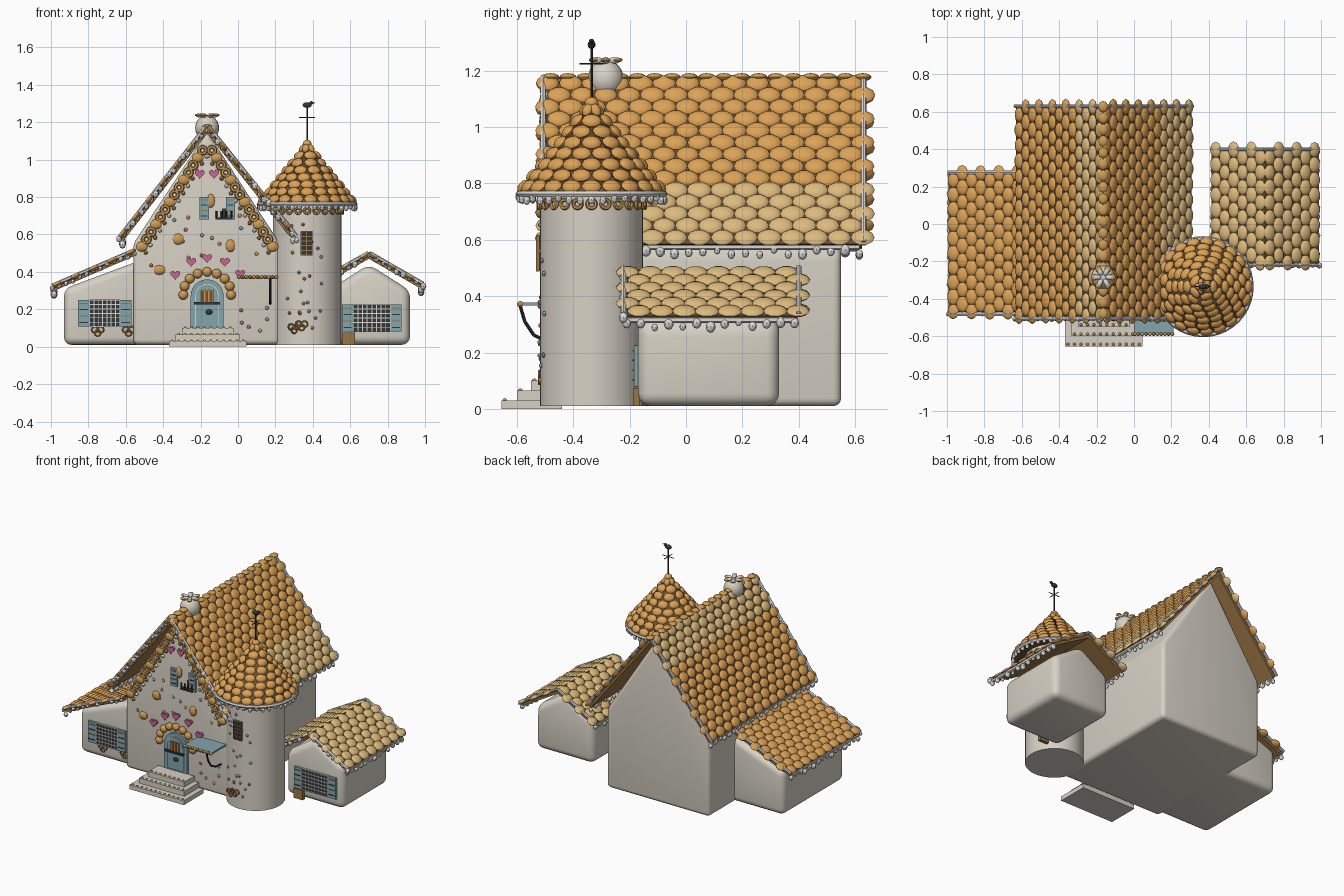
import bpy, bmesh, math, random
from mathutils import Matrix, Vector

if "Cube" in bpy.data.objects:
    bpy.data.objects.remove(bpy.data.objects["Cube"])

random.seed(4)
COLORS = {
    "wall": (0.68, 0.64, 0.56), "icing": (0.70, 0.69, 0.68), "orange_tile": (0.71, 0.36, 0.095),
    "tan_tile": (0.72, 0.49, 0.205), "biscuit": (0.62, 0.33, 0.09), "caramel": (0.33, 0.18, 0.06),
    "dark_wood": (0.16, 0.085, 0.03), "teal": (0.23, 0.38, 0.41), "pink": (0.60, 0.13, 0.29), "iron": (0.035, 0.035, 0.04)}
NAMES = list(COLORS)
MATS = []
for n, c in COLORS.items():
    m = bpy.data.materials.new(n)
    m.diffuse_color = (*c, 1)
    m.use_nodes = True
    m.node_tree.nodes["Principled BSDF"].inputs["Base Color"].default_value = m.diffuse_color
    MATS.append(m)


class Part:
    """Collects primitives into one named object."""
    def __init__(self, name):
        self.name, self.bm = name, bmesh.new()

    def paint(self, verts, mat):
        for v in verts:
            for f in v.link_faces:
                f.material_index = NAMES.index(mat)

    def ball(self, c, s, mat, rot=None, seg=10, rings=6):
        s = (s, s, s) if isinstance(s, (int, float)) else s
        M = Matrix.Translation(c) @ (rot or Matrix()) @ Matrix.Diagonal((*s, 1))
        self.paint(bmesh.ops.create_uvsphere(self.bm, u_segments=seg, v_segments=rings, radius=1, matrix=M)["verts"], mat)

    def box(self, lo, hi, mat):
        lo, hi = Vector(lo), Vector(hi)
        M = Matrix.Translation((lo + hi) / 2) @ Matrix.Diagonal((*(hi - lo), 1))
        self.paint(bmesh.ops.create_cube(self.bm, size=1, matrix=M)["verts"], mat)

    def rod(self, a, b, r, mat, r2=None, seg=8):
        a, b = Vector(a), Vector(b)
        M = Matrix.Translation((a + b) / 2) @ (b - a).to_track_quat("Z", "Y").to_matrix().to_4x4()
        self.paint(bmesh.ops.create_cone(self.bm, cap_ends=True, segments=seg, radius1=r,
                   radius2=r if r2 is None else r2, depth=(b - a).length, matrix=M)["verts"], mat)

    def ring(self, c, R, r, mat, rot=None, n=14, k=6):
        M = Matrix.Translation(c) @ (rot or Matrix())
        g = [[self.bm.verts.new(M @ Vector(((R + r * math.cos(j * math.tau / k)) * math.cos(i * math.tau / n),
              (R + r * math.cos(j * math.tau / k)) * math.sin(i * math.tau / n),
              r * math.sin(j * math.tau / k)))) for j in range(k)] for i in range(n)]
        for i in range(n):
            for j in range(k):
                f = self.bm.faces.new((g[i][j], g[(i + 1) % n][j], g[(i + 1) % n][(j + 1) % k], g[i][(j + 1) % k]))
                f.material_index = NAMES.index(mat)

    def slab(self, pts, y0, y1, mat):
        """Extrudes an x-z outline along y."""
        A, B = ([self.bm.verts.new((x, y, z)) for x, z in pts] for y in (y0, y1))
        faces = [self.bm.faces.new(A), self.bm.faces.new(B[::-1])]
        for i in range(len(pts)):
            j = (i + 1) % len(pts)
            faces.append(self.bm.faces.new((A[j], A[i], B[i], B[j])))
        for f in faces:
            f.material_index = NAMES.index(mat)
        bmesh.ops.recalc_face_normals(self.bm, faces=faces)

    def beads(self, a, b, r, gap):
        """Icing strip with hanging drops."""
        a, b = Vector(a), Vector(b)
        self.rod(a, b, r * 0.75, "icing", seg=6)
        n = round((b - a).length / gap)
        for i in range(n + 1):
            s = r * random.uniform(0.75, 1.25)
            drop = Vector((0, 0, -random.uniform(0.5, 1.9) * r))
            self.ball(a.lerp(b, i / n) + drop, (s, s, s * 1.2), "icing", seg=8)

    def done(self, bevel=0):
        if bevel:
            bmesh.ops.bevel(self.bm, geom=self.bm.edges[:], offset=bevel, segments=4, profile=0.5, affect="EDGES")
        me = bpy.data.meshes.new(self.name)
        self.bm.to_mesh(me)
        self.bm.free()
        for m in MATS:
            me.materials.append(m)
        ob = bpy.data.objects.new(self.name, me)
        bpy.context.collection.objects.link(ob)
        bpy.ops.object.select_all(action="DESELECT")
        ob.select_set(True)
        bpy.context.view_layer.objects.active = ob
        bpy.ops.object.shade_smooth_by_angle(angle=math.radians(40))


FACE = Matrix.Rotation(math.pi / 2, 4, "X")   # turns flat things to face the front
CX, F, W = -0.165, -0.43, -0.40               # gable centre, front wall, left wing front

# Walls
for name, pts, y0, y1, bev in (
        ("main_house", [(-0.56, 0.01), (0.225, 0.01), (0.225, 0.55), (CX, 1.15), (-0.56, 0.55)], F, 0.55, 0.028),
        ("left_wing", [(-0.93, 0.01), (-0.50, 0.01), (-0.50, 0.47), (-0.93, 0.31)], W, 0.27, 0.04),
        ("right_wing", [(0.48, 0.01), (0.92, 0.01), (0.92, 0.30), (0.70, 0.44), (0.48, 0.30)], -0.17, 0.33, 0.045)):
    p = Part(name)
    p.slab(pts, y0, y1, "wall")
    p.done(bev)
TX, TY, TR = 0.37, -0.335, 0.183
p = Part("tower_wall")
p.rod((TX, TY, 0.01), (TX, TY, 0.78), TR, "wall", seg=40)
p.done()


# Roof slopes: thin board, staggered rounded tiles, icing trim
def roof(name, a, b, y0, y1, tint):
    p = Part(name)
    A, B = Vector((a[0], 0, a[1])), Vector((b[0], 0, b[1]))
    d = (B - A).normalized()
    sgn = 1 if d.x > 0 else -1
    Y = Vector((0, sgn, 0))
    n = d.cross(Y)
    for o0, o1, mat in ((0, 0.01, "dark_wood"), (0.01, 0.022, "caramel")):
        p.slab([(v.x, v.z) for v in (A - n * o0, B - n * o0, B - n * o1, A - n * o1)], y0 + 0.02, y1 - 0.02, mat)
    L = (B - A).length
    rows, cols = round(L / 0.056), round((y1 - y0) / 0.082)
    rot = Matrix((d, Y, n)).transposed().to_4x4() @ Matrix.Rotation(0.05, 4, "Y")
    for i in range(rows):
        for j in range(cols):
            c = A.lerp(B, (i + 0.5) / rows) + n * 0.004
            c.y = y0 + (j + 0.28 + 0.5 * (i % 2)) * (y1 - y0) / cols
            s = random.uniform(0.95, 1.04)
            p.ball(c, (0.0345 * s, 0.0425 * s, 0.014), tint(c), rot)
    e, t, up = B - n * 0.016, A + n * 0.008, B + n * 0.008
    p.beads((e.x, y0 + 0.02, e.z), (e.x, y1 - 0.03, e.z), 0.015, 0.05)
    p.beads((t.x, y0 + 0.008, t.z), (up.x, y0 + 0.008, up.z), 0.0135, 0.04)
    p.rod((t.x, y1 - 0.015, t.z), (up.x, y1 - 0.015, up.z), 0.010, "icing")
    p.done()


pick = lambda test: (lambda c: "tan_tile" if test(c) else "orange_tile")
roof("main_roof_left", (CX, 1.175), (-0.63, 0.58), -0.515, 0.645, pick(lambda c: c.z > 1.0))
roof("main_roof_right", (CX, 1.175), (0.308, 0.585), -0.515, 0.645, pick(lambda c: c.z < 0.8))
roof("left_wing_roof", (-0.55, 0.51), (-0.99, 0.32), -0.49, 0.29, pick(lambda c: False))
roof("right_wing_roof_left", (0.70, 0.495), (0.415, 0.335), -0.23, 0.415, pick(lambda c: True))
roof("right_wing_roof_right", (0.70, 0.495), (0.987, 0.33), -0.23, 0.415, pick(lambda c: True))
p = Part("ridge_tiles")
for i in range(19):
    p.ball((CX, -0.48 + i * 0.0615, 1.177), (0.027, 0.031, 0.014), "biscuit")
p.done()

# Tower roof: cone with rings of tiles, icing rim, biscuit rings
p = Part("tower_roof")
p.rod((TX, TY, 0.765), (TX, TY, 1.09), 0.25, "dark_wood", 0.0, 32)
ROWS = 8
for i in range(ROWS):
    t = (i + 0.25) / ROWS
    r, z = 0.25 * (1 - t), 0.78 + 0.31 * t
    n = max(5, round(math.tau * r / 0.072))
    for j in range(n):
        a = (j + 0.5 * (i % 2)) * math.tau / n
        rot = Matrix.Rotation(a, 4, "Z") @ Matrix.Rotation(0.85, 4, "Y")
        p.ball((TX + r * math.cos(a), TY + r * math.sin(a), z), (0.028, min(0.036, r * 0.6 + 0.006), 0.017), "orange_tile", rot)
p.ball((TX, TY, 1.085), (0.025, 0.025, 0.022), "orange_tile")
p.ring((TX, TY, 0.762), 0.258, 0.012, "icing", n=40)
for j in range(40):
    a = j * math.tau / 40
    p.ball((TX + 0.258 * math.cos(a), TY + 0.258 * math.sin(a), 0.752 - random.random() * 0.014), (0.012, 0.012, 0.016), "icing", seg=8)
for j in range(24):
    a = j * math.tau / 24
    rot = Matrix.Rotation(a, 4, "Z") @ Matrix.Rotation(math.pi / 2, 4, "Y")
    p.ring((TX + 0.19 * math.cos(a), TY + 0.19 * math.sin(a), 0.727), 0.015, 0.007, "biscuit", rot)
p.done()

# Weathervane
p = Part("weathervane")
p.rod((TX, TY, 1.08), (TX, TY, 1.29), 0.0045, "iron")
for dx, dy in ((0.043, 0), (0, 0.043)):
    p.rod((TX - dx, TY - dy, 1.225), (TX + dx, TY + dy, 1.225), 0.0025, "iron")
p.ball((TX, TY, 1.292), (0.026, 0.014, 0.015), "iron")
p.ball((TX + 0.022, TY, 1.303), 0.010, "iron")
p.rod((TX + 0.028, TY, 1.303), (TX + 0.045, TY, 1.303), 0.005, "iron", 0.0)
p.done()

# Chimney
p = Part("chimney")
p.ball((CX, -0.285, 1.17), (0.064, 0.064, 0.068), "wall", seg=20, rings=12)
for j in range(6):
    a = j * math.tau / 6
    x, y = 0.05 * math.cos(a), 0.05 * math.sin(a)
    p.ball((CX + x, -0.285 + y, 1.238), (0.017, 0.017, 0.008), "biscuit")
    p.ball((CX + x * 0.7, -0.285 + y * 0.7, 1.236), (0.024, 0.014, 0.012), "icing", Matrix.Rotation(a, 4, "Z"))
p.done()

# Steps with biscuit studs
p = Part("front_steps")
for x0, x1, y, z0, z1 in ((-0.37, 0.045, -0.655, 0, 0.03), (-0.335, 0.01, -0.60, 0.03, 0.065), (-0.30, -0.025, -0.55, 0.065, 0.10)):
    p.box((x0, y, z0), (x1, F - 0.01, z1), "wall")
    n = round((x1 - x0) / 0.035)
    for i in range(n):
        p.ball((x0 + (i + 0.5) * (x1 - x0) / n, y + 0.012, z1), 0.008, "biscuit", seg=8)
p.done()


# Front door
def arch(r, z0, zc):
    return [(CX + r, z0), *[(CX + r * math.cos(i * math.pi / 12), zc + r * math.sin(i * math.pi / 12)) for i in range(13)], (CX - r, z0)]


p = Part("front_door")
p.slab(arch(0.088, 0.10, 0.272), F - 0.015, F + 0.01, "teal")
p.slab(arch(0.064, 0.11, 0.272), F - 0.019, F, "icing")
p.slab(arch(0.060, 0.11, 0.272), F - 0.022, F, "teal")
p.box((CX - 0.035, F - 0.028, 0.24), (CX + 0.035, F - 0.02, 0.30), "dark_wood")
for dx in (-0.018, 0.005, 0.028):
    p.box((CX + dx, F - 0.033, 0.24), (CX + dx + 0.008, F - 0.025, 0.305), "biscuit")
p.box((CX - 0.07, F - 0.035, 0.225), (CX + 0.07, F - 0.02, 0.238), "iron")
p.ball((CX + 0.01, F - 0.025, 0.185), (0.02, 0.01, 0.014), "iron")
for i in range(9):
    a = math.radians(-4 + i * 23.5)
    p.ball((CX + 0.128 * math.cos(a), F - 0.01, 0.285 + 0.115 * math.sin(a)), (0.027, 0.022, 0.026), "biscuit", Matrix.Rotation(-a, 4, "Y"))
p.done()


# Lattice windows with shutters
def window(name, x0, x1, z0, z1, y, shutter, bars="icing", lattice=True):
    p = Part(name)
    if shutter:
        for a in (x0, x1 - shutter):
            p.box((a, y - 0.012, z0), (a + shutter, y + 0.012, z1), "teal")
            for k in range(4):
                z = z0 + (k + 0.6) * (z1 - z0) / 4.2
                p.box((a + 0.008, y - 0.016, z), (a + shutter - 0.008, y - 0.01, z + 0.005), "caramel" if k % 2 else "iron")
    if lattice:
        p.box((x0 + shutter, y - 0.006, z0), (x1 - shutter, y + 0.012, z1), "iron")
        w = x1 - x0 - 2 * shutter
        nx, nz = max(2, round(w / 0.024)), max(2, round((z1 - z0) / 0.024))
        for i in range(nx + 1):
            x = x0 + shutter + i * w / nx
            p.box((x - 0.0024, y - 0.011, z0), (x + 0.0024, y, z1), bars)
        for k in range(nz + 1):
            z = z0 + k * (z1 - z0) / nz
            p.box((x0 + shutter, y - 0.011, z - 0.0024), (x1 - shutter, y, z + 0.0024), bars)
    p.done()


window("left_wing_window", -0.855, -0.57, 0.107, 0.25, W - 0.003, 0.062)
window("right_wing_window", 0.556, 0.875, 0.08, 0.225, -0.173, 0.06)
window("gable_shutters", -0.205, -0.015, 0.68, 0.80, F - 0.003, 0.05, lattice=False)
window("tower_window", 0.337, 0.397, 0.49, 0.615, -0.522, 0, "caramel")
p = Part("gable_balcony")
p.box((-0.12, F - 0.03, 0.68), (-0.03, F, 0.69), "iron")
for i in range(4):
    p.rod((-0.115 + i * 0.027, F - 0.025, 0.68), (-0.115 + i * 0.027, F - 0.025, 0.725), 0.005, "iron")
p.box((-0.085, F - 0.006, 0.69), (-0.06, F, 0.74), "iron")
p.done()
p = Part("wood_crate")
p.box((0.555, -0.188, 0.01), (0.625, -0.165, 0.075), "caramel")
p.done()

# Awning with bracket
p = Part("awning")
p.box((0.0, -0.585, 0.366), (0.21, F, 0.378), "teal")
for i in range(11):
    p.ball((0.005 + i * 0.02, -0.588, 0.372), 0.011, "caramel" if i % 2 else "biscuit", seg=8)
path = [(-0.588, 0.365), (-0.572, 0.31), (-0.54, 0.262), (-0.49, 0.237), (F, 0.23)]
for (y0, z0), (y1, z1) in zip(path, path[1:]):
    p.rod((0.172, y0, z0), (0.172, y1, z1), 0.006, "iron")
p.done()

# Biscuits along the gable edges and on the wall
p = Part("gable_biscuits")
for s in (-1, 1):
    for i in range(14):
        t = i / 13
        c = (CX + s * (0.025 + 0.325 * t), F - 0.01, 1.05 - 0.515 * t)
        if i % 3 == 1:
            p.ball(c, (0.033, 0.014, 0.027), "biscuit")
        else:
            p.ring(c, 0.019, 0.010, "biscuit", FACE)
        p.ball((c[0] - s * 0.022, F - 0.005, c[2] - 0.032), 0.011, "caramel" if i % 2 else "icing", seg=8)
for x, z, w, h in ((-0.32, 0.575, 0.032, 0.03), (-0.42, 0.41, 0.034, 0.026), (-0.04, 0.54, 0.027, 0.034), (-0.145, 0.78, 0.022, 0.038)):
    p.ball((x, F - 0.004, z), (w, 0.014, h), "biscuit")
p.done()

# Candy hearts
p = Part("candy_hearts")
for x, z in ((-0.205, 0.925), (-0.128, 0.925), (-0.25, 0.455), (-0.165, 0.475), (-0.07, 0.455), (-0.335, 0.385), (0.012, 0.39)):
    pts = []
    for i in range(18):
        t = i * math.tau / 18
        pts.append((x + 0.0017 * 16 * math.sin(t) ** 3, z + 0.0017 * (13 * math.cos(t) - 5 * math.cos(2 * t) - 2 * math.cos(3 * t) - math.cos(4 * t))))
    p.slab(pts, F - 0.017, F + 0.005, "pink")
p.done()

# Pretzels
p = Part("pretzels")
for x, z, y in ((0.30, 0.10, -0.508), (0.34, 0.115, -0.52), (-0.75, 0.085, W - 0.003), (-0.585, 0.085, W - 0.003)):
    for dx, dz in ((-0.016, 0.006), (0.016, 0.006), (0, -0.012)):
        p.ring((x + dx, y, z + dz), 0.014, 0.006, "caramel", FACE, 10, 5)
p.done()

# Candy dots on the front wall and tower
p = Part("candy_dots")
for i in range(34):
    mat = ("pink", "teal", "biscuit", "caramel")[i % 4]
    x, z = random.uniform(-0.52, 0.18), random.uniform(0.08, 0.85)
    if z < 0.5 + (0.36 - abs(x - CX)) * 1.3 and not (abs(x - CX) < 0.17 and z < 0.44):
        p.ball((x, F - 0.002, z), (0.010, 0.006, 0.010), mat, seg=8)
    a = math.radians(random.uniform(-130, -60))
    if i % 3:
        p.ball((TX + TR * math.cos(a), TY + TR * math.sin(a), random.uniform(0.08, 0.66)), 0.009, mat, seg=8)
p.done()
